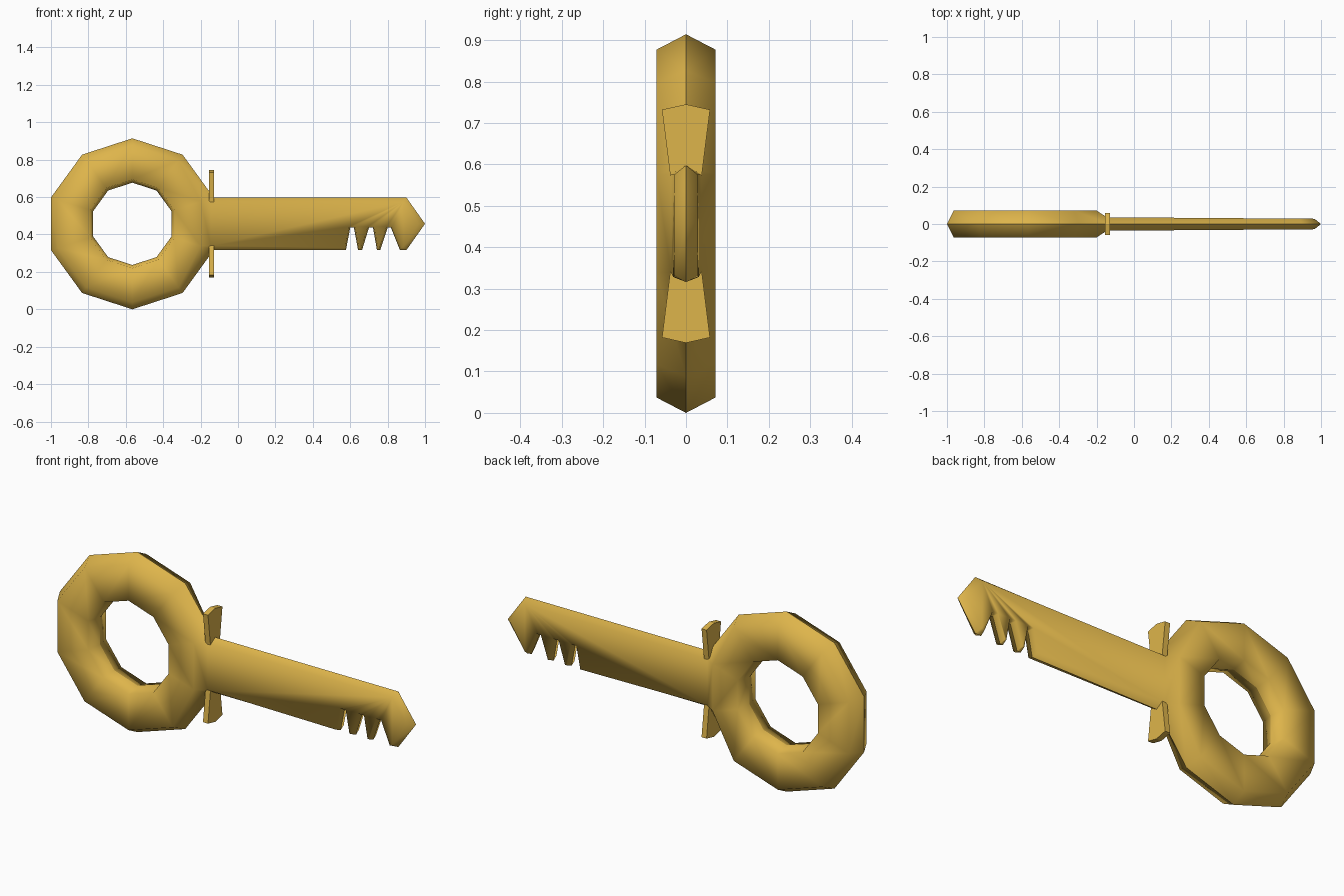
import bpy, bmesh, math

if "Cube" in bpy.data.objects:
    bpy.data.objects.remove(bpy.data.objects["Cube"])

brass = bpy.data.materials.new("brass")
brass.diffuse_color = (0.73, 0.46, 0.07, 1)
brass.use_nodes = True
brass.node_tree.nodes["Principled BSDF"].inputs["Base Color"].default_value = brass.diffuse_color

CX, CZ, N = -0.565, 0.457, 10


def finish(name, bm, smooth):
    me = bpy.data.meshes.new(name)
    bm.to_mesh(me)
    bm.free()
    for p in me.polygons:
        p.use_smooth = smooth
    me.materials.append(brass)
    ob = bpy.data.objects.new(name, me)
    bpy.context.collection.objects.link(ob)
    return ob


# Key body: the front half of bow and blade, mirrored to the back with a crisp seam
bm = bmesh.new()

# Bow: ten-sided ring, half profile as (radius, depth)
profile = [(0.457, 0), (0.42, 0.071), (0.237, 0.071), (0.22, 0)]
ring = []
for i in range(N):
    a = math.radians(18 + 36 * i)
    row = []
    for j, (r, d) in enumerate(profile):
        if j == 1 and i in (0, N - 1):
            r = 0.385          # pulled in where the bow narrows to the blade
        row.append(bm.verts.new((CX + r * math.cos(a), -d, CZ + r * math.sin(a))))
    ring.append(row)
for i in range(N):
    a, b = ring[i], ring[(i + 1) % N]
    for j in range(3):
        if not (i == N - 1 and j == 0):   # opening for the blade
            bm.faces.new((a[j], b[j], b[j + 1], a[j + 1]))

# Blade: seam outline and inset front outline, with three notches
seam = [(0.90, 0.598), (1.0, 0.457), (0.90, 0.316), (0.866, 0.316)]
flat = [(-0.145, 0.575), (0.885, 0.575), (0.965, 0.457), (0.885, 0.335), (0.872, 0.328)]
notches = [(0.818, 0.80, 0.76), (0.743, 0.722, 0.70, 0.663), (0.642, 0.62, 0.60, 0.577)]
for n, xs in enumerate(notches):
    if n:
        seam.append((xs[0], 0.316))
        flat.append((xs[0] + 0.005, 0.328))
        xs = xs[1:]
    seam += [(xs[0], 0.436), (xs[1], 0.436), (xs[2], 0.316)]
    flat += [(xs[0] + 0.006, 0.442), (xs[1] - 0.006, 0.442), (xs[2] - 0.005, 0.328)]
flat.append((-0.145, 0.339))

outer = [ring[0][0]] + [bm.verts.new((x, 0, z)) for x, z in seam] + [ring[-1][0]]
inner = [bm.verts.new((x, -0.036 + 0.0072 * (x + 0.145), z)) for x, z in flat]
for i in range(len(outer) - 1):
    bm.faces.new((outer[i], outer[i + 1], inner[i + 1], inner[i]))
front = bm.faces.new(inner)

# Shoulder between bow and blade
bm.faces.new((ring[0][1], ring[-1][1], inner[-1], inner[0]))
bm.faces.new((ring[0][0], ring[0][1], inner[0]))
bm.faces.new((ring[-1][0], inner[-1], ring[-1][1]))

bmesh.ops.recalc_face_normals(bm, faces=bm.faces)
front.normal_update()
if front.normal.y > 0:
    bmesh.ops.reverse_faces(bm, faces=bm.faces)
body = finish("key_body", bm, True)
mod = body.modifiers.new("mirror", 'MIRROR')
mod.use_axis = (False, True, False)
mod.use_mirror_merge = False

# Collar wings: flared plates above and below the blade
wing = [(0, 0.138), (0.038, 0.116), (0.058, 0.275), (0, 0.288), (-0.058, 0.275), (-0.038, 0.116)]
for name, s in (("upper_collar_wing", 1), ("lower_collar_wing", -1)):
    bm = bmesh.new()
    face = bm.faces.new([bm.verts.new((-0.156, y, CZ + s * z)) for y, z in wing])
    ext = bmesh.ops.extrude_face_region(bm, geom=[face], use_keep_orig=True)
    moved = [v for v in ext["geom"] if isinstance(v, bmesh.types.BMVert)]
    bmesh.ops.translate(bm, verts=moved, vec=(0.028, 0, 0))
    bmesh.ops.recalc_face_normals(bm, faces=bm.faces)
    finish(name, bm, False)
